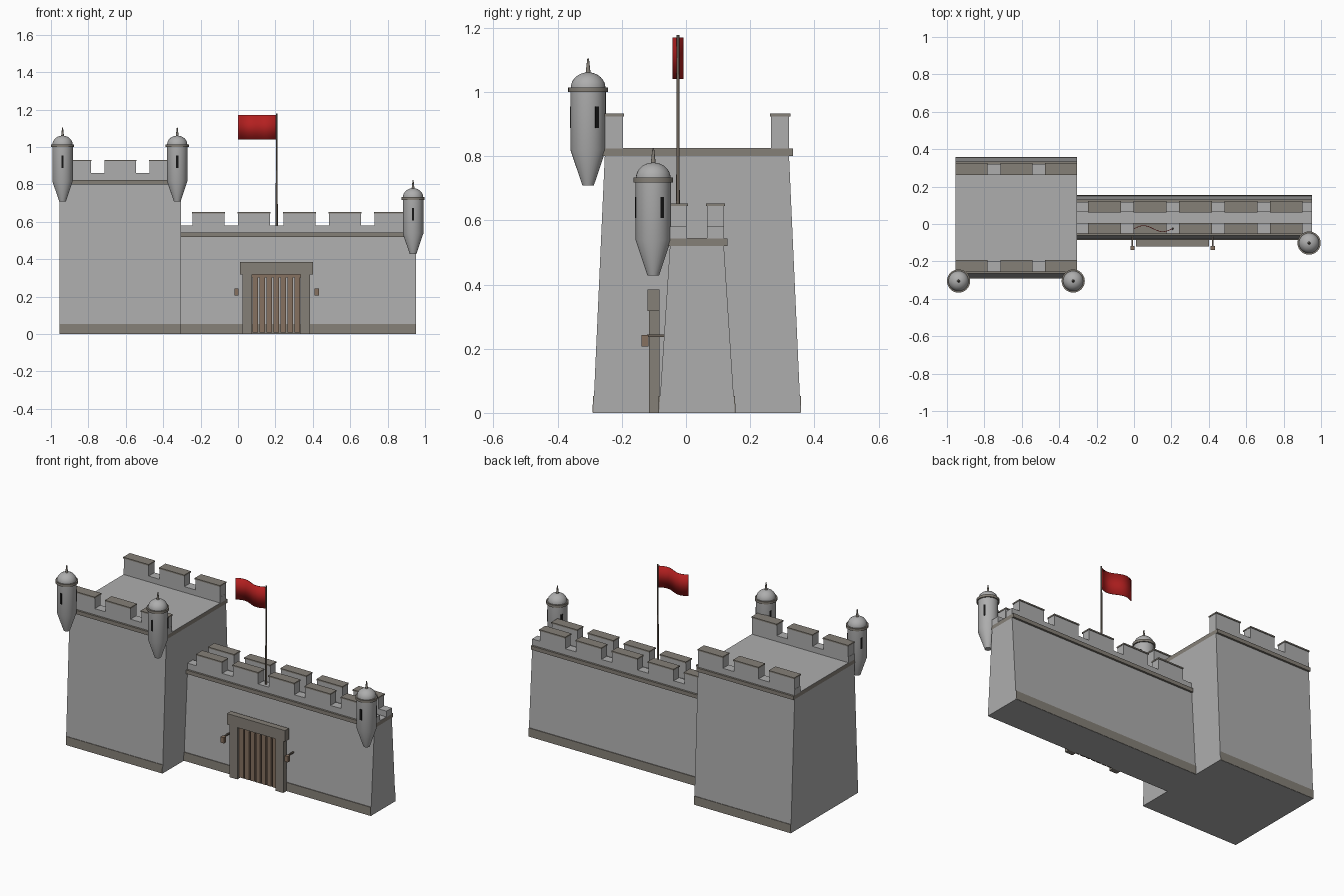
import bpy, bmesh, math
from mathutils import Matrix, Vector

if "Cube" in bpy.data.objects:
    bpy.data.objects.remove(bpy.data.objects["Cube"])


def material(name, rgb):
    m = bpy.data.materials.new(name)
    m.diffuse_color = (*rgb, 1)
    m.use_nodes = True
    m.node_tree.nodes["Principled BSDF"].inputs["Base Color"].default_value = m.diffuse_color
    return m


STONE = material("grey stone", (0.42, 0.42, 0.42))
TRIM = material("dark stone trim", (0.235, 0.215, 0.185))
WOOD = material("brown wood", (0.24, 0.165, 0.115))
POLE = material("dark pole", (0.15, 0.125, 0.10))
RED = material("red cloth", (0.45, 0.014, 0.014))
BLACK = material("black slit", (0.008, 0.008, 0.008))
CY = 0.034  # middle of both buildings in y


def finish(name, bm, mat):
    bmesh.ops.recalc_face_normals(bm, faces=bm.faces)
    me = bpy.data.meshes.new(name)
    bm.to_mesh(me)
    bm.free()
    ob = bpy.data.objects.new(name, me)
    bpy.context.collection.objects.link(ob)
    me.materials.append(mat)
    return ob


def box(name, x0, x1, y0, y1, z0, z1, mat):
    bm = bmesh.new()
    mtx = Matrix.Translation(((x0 + x1) / 2, (y0 + y1) / 2, (z0 + z1) / 2)) @ \
        Matrix.Diagonal((x1 - x0, y1 - y0, z1 - z0, 1))
    bmesh.ops.create_cube(bm, size=1, matrix=mtx)
    return finish(name, bm, mat)


def battered(name, x0, x1, hb, ht, z0, z1, mat):
    """Block whose front and back faces lean in from half depth hb to ht."""
    bm = bmesh.new()
    prof = [(-hb, z0), (hb, z0), (ht, z1), (-ht, z1)]
    f = bm.faces.new([bm.verts.new((x0, CY + y, z)) for y, z in prof])
    r = bmesh.ops.extrude_face_region(bm, geom=[f])
    verts = [v for v in r["geom"] if isinstance(v, bmesh.types.BMVert)]
    bmesh.ops.translate(bm, verts=verts, vec=(x1 - x0, 0, 0))
    return finish(name, bm, mat)


def lathe(name, prof, x, y, mat, n=32):
    bm = bmesh.new()
    rings = [[bm.verts.new((x + r * math.cos(2 * math.pi * i / n),
                            y + r * math.sin(2 * math.pi * i / n), z))
              for i in range(n)] for r, z in prof]
    for a, b in zip(rings, rings[1:]):
        for i in range(n):
            j = (i + 1) % n
            bm.faces.new((a[i], a[j], b[j], b[i]))
    bm.faces.new(rings[0][::-1])
    bm.faces.new(rings[-1])
    ob = finish(name, bm, mat)
    bpy.ops.object.select_all(action='DESELECT')
    ob.select_set(True)
    bpy.context.view_layer.objects.active = ob
    bpy.ops.object.shade_smooth_by_angle(angle=math.radians(35))
    return ob


def building(name, x0, x1, hb, ht, hband, z1, zband, starts, width, thick):
    """Leaning body, plinth, band, roof and two crenellated parapets."""
    battered(name + "_body", x0, x1, hb, ht, 0, z1, STONE)
    battered(name + "_plinth", x0 + 0.001, x1 - 0.001, hb + 0.002,
             hb + 0.001, 0.001, 0.053, TRIM)
    battered(name + "_band", x0, x1, hband, hband, z1, zband, TRIM)
    battered(name + "_roof", x0, x1, hband - 0.012, hband - 0.012,
             zband, zband + 0.002, STONE)
    zp, zt = zband + 0.037, zband + 0.101
    for side, s in (("front", -1), ("back", 1)):
        y0, y1 = sorted((CY + s * ht, CY + s * (ht - thick)))
        box(f"{name}_{side}_parapet", x0, x1, y0, y1, zband, zp, STONE)
        for sx in starts:
            box(f"{name}_{side}_merlon", sx, sx + width, y0, y1, zp, zt, STONE)
            box(f"{name}_{side}_merlon_cap", sx - 0.002, sx + width + 0.002,
                y0 - 0.004, y1 + 0.004, zt, zt + 0.008, TRIM)


# Tall tower and long gate wall
building("tower", -0.955, -0.305, 0.323, 0.287, 0.299, 0.80, 0.823,
         [-0.953 + 0.24 * i for i in range(3)], 0.167, 0.056)
building("wall", -0.306, 0.952, 0.118, 0.084, 0.096, 0.52, 0.543,
         [-0.243 + 0.243 * i for i in range(5)], 0.171, 0.052)


# Corner turrets with domes and three arrow slits each
def turret(x, y, z):
    lathe("turret_body", [(0.018, z), (0.055, z + 0.11), (0.055, z + 0.295)],
          x, y, STONE)
    lathe("turret_ring", [(0.062, z + 0.29), (0.062, z + 0.305)], x, y, TRIM)
    lathe("turret_dome", [(0.054 * math.cos(a), z + 0.304 + 0.048 * math.sin(a))
                          for a in (math.radians(85 * i / 8) for i in range(9))],
          x, y, STONE)
    lathe("turret_finial", [(0.008, z + 0.348), (0.006, z + 0.365),
                            (0.003, z + 0.392), (0.002, z + 0.395)],
          x, y, TRIM, 12)
    for deg in (-90, 30, 150):
        bm = bmesh.new()
        mtx = Matrix.Translation((x, y, z + 0.212)) @ \
            Matrix.Rotation(math.radians(deg), 4, 'Z') @ \
            Matrix.Translation((0.0545, 0, 0)) @ Matrix.Diagonal((0.005, 0.012, 0.066, 1))
        bmesh.ops.create_cube(bm, size=1, matrix=mtx)
        finish("arrow_slit", bm, BLACK)


for tx, ty, tz in ((-0.938, -0.305, 0.709), (-0.325, -0.305, 0.709),
                   (0.936, -0.102, 0.428)):
    turret(tx, ty, tz)

# Gate frame and slatted gate
for px in (0.025, 0.334):
    box("gate_post", px, px + 0.051, -0.115, -0.083, 0, 0.32, TRIM)
box("gate_lintel", 0.01, 0.40, -0.12, -0.083, 0.318, 0.385, TRIM)
for i in range(7):
    sx = 0.078 + 0.0372 * i
    box("gate_slat", sx, sx + 0.029, -0.10, -0.088, 0.008, 0.31, WOOD)
box("gate_top_rail", 0.076, 0.334, -0.10, -0.088, 0.303, 0.32, WOOD)

# Torches on brackets beside the gate
for tx in (-0.009, 0.421):
    box("torch_bracket", tx - 0.004, tx + 0.004, -0.122, -0.066, 0.236, 0.244, POLE)
    box("torch", tx - 0.011, tx + 0.011, -0.138, -0.117, 0.207, 0.243, WOOD)

# Flagpole and waving flag
lathe("flagpole", [(0.006, 0.545), (0.004, 1.178)], 0.207, -0.025, POLE, 12)
bm = bmesh.new()
N = 20
cols = []
for i in range(N + 1):
    s = i / N
    y = -0.025 - 0.016 * math.sin(2 * math.pi * s)
    cols.append([bm.verts.new((0.205 - 0.205 * s, y, z)) for z in (1.04, 1.17)])
for a, b in zip(cols, cols[1:]):
    bm.faces.new((a[0], b[0], b[1], a[1]))
for f in bm.faces:
    f.smooth = True
flag = finish("flag", bm, RED)
sol = flag.modifiers.new("thickness", 'SOLIDIFY')
sol.thickness = 0.003
sol.offset = 0
